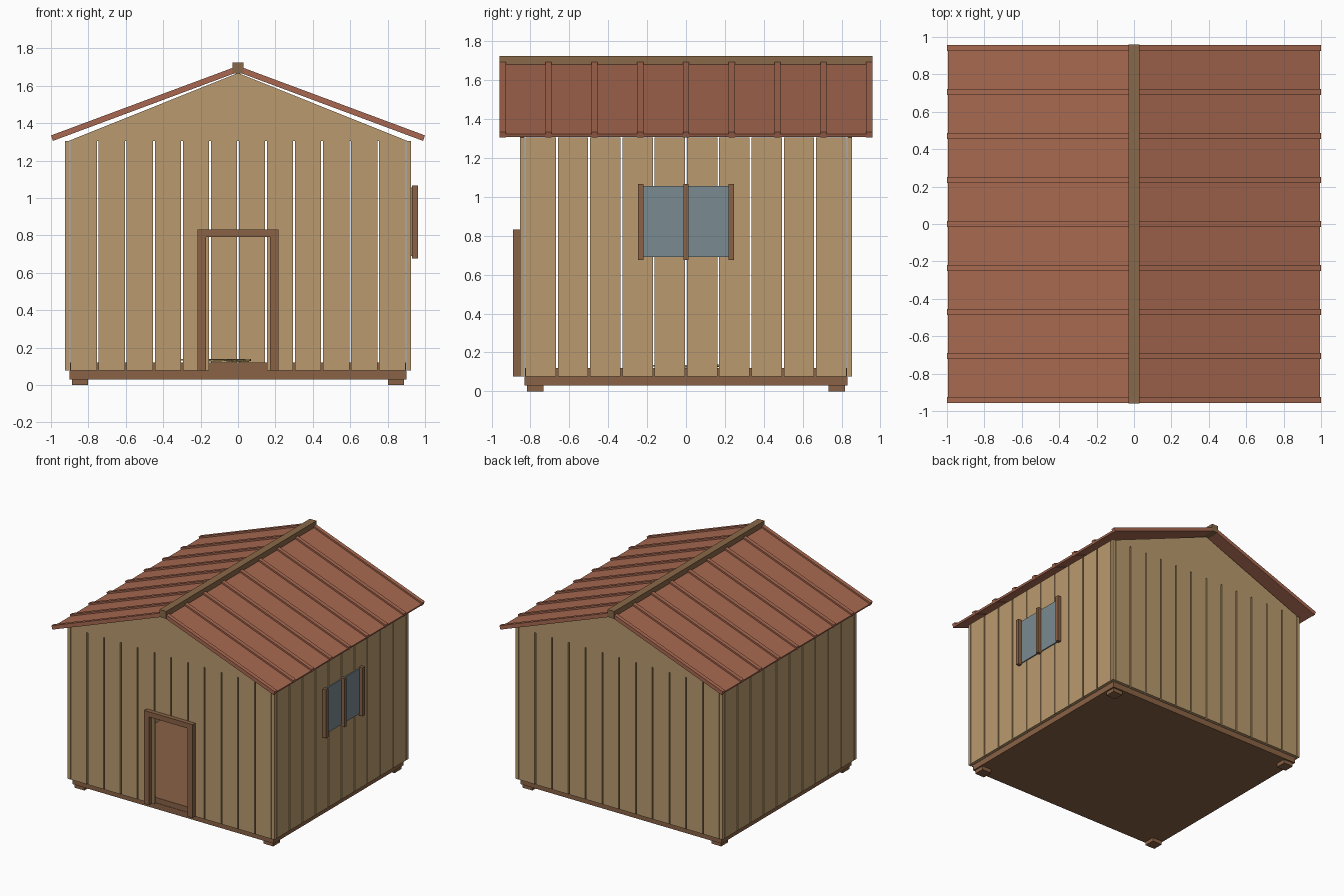
import bpy, bmesh, math, random
from mathutils import Matrix, Vector

if "Cube" in bpy.data.objects:
    bpy.data.objects.remove(bpy.data.objects["Cube"])

random.seed(4)

def lin(c):
    c /= 255
    return c / 12.92 if c <= 0.04045 else ((c + 0.055) / 1.055) ** 2.4

def mat(name, r, g, b):
    m = bpy.data.materials.new(name)
    m.diffuse_color = (lin(r), lin(g), lin(b), 1)
    m.use_nodes = True
    m.node_tree.nodes["Principled BSDF"].inputs["Base Color"].default_value = m.diffuse_color
    return m

WALL = mat("wall_tan", 186, 154, 110)
TRIM = mat("trim_brown", 138, 98, 69)
ROOF = mat("roof_red_brown", 168, 105, 81)
RIDGE = mat("ridge_brown", 136, 104, 72)
GLASS = mat("window_glass", 122, 138, 145)
STRAW = mat("straw", 190, 160, 100)

def add_box(bm, lo, hi, m=Matrix()):
    size = [h - l for l, h in zip(lo, hi)]
    mid = [(h + l) / 2 for l, h in zip(lo, hi)]
    bmesh.ops.create_cube(bm, size=1, matrix=m @ Matrix.Translation(mid) @ Matrix.Diagonal((*size, 1)))

def finish(name, bm, material):
    bmesh.ops.recalc_face_normals(bm, faces=bm.faces)
    me = bpy.data.meshes.new(name)
    bm.to_mesh(me)
    bm.free()
    me.materials.append(material)
    ob = bpy.data.objects.new(name, me)
    bpy.context.collection.objects.link(ob)
    return ob

def boxes(name, items, material, m=Matrix()):
    bm = bmesh.new()
    for lo, hi in items:
        add_box(bm, lo, hi, m)
    return finish(name, bm, material)

# feet, base frame and floor
boxes("feet", [((sx * 0.845 - 0.043, sy * 0.775 - 0.043, 0), (sx * 0.845 + 0.043, sy * 0.775 + 0.043, 0.03))
               for sx in (-1, 1) for sy in (-1, 1)], TRIM)
boxes("base", [((-0.9, -0.83, 0.03), (0.9, 0.83, 0.077))], TRIM)
boxes("floor", [((-0.897, -0.827, 0.077), (0.897, 0.827, 0.12))], TRIM)

# plank walls, with a doorway left open in the front
Z0, Z1, GAP = 0.077, 1.305, 0.005
for name, s in (("front_wall", -1), ("back_wall", 1)):
    y0, y1 = sorted((s * 0.83, s * 0.855))
    items = []
    for i in range(12):
        x = -0.9 + 0.15 * i
        low = 0.80 if s < 0 and i in (5, 6) else Z0
        items.append(((x + GAP, y0, low), (x + 0.15 - GAP, y1, Z1)))
    boxes(name, items, WALL)
for name, s in (("left_wall", -1), ("right_wall", 1)):
    x0, x1 = sorted((s * 0.9, s * 0.925))
    step = 1.66 / 10
    boxes(name, [((x0, -0.83 + step * i + GAP, Z0), (x1, -0.83 + step * (i + 1) - GAP, Z1))
                 for i in range(10)], WALL)

# corner posts
boxes("corner_posts", [((sx * 0.9125 - 0.0125, sy * 0.8425 - 0.0125, Z0),
                        (sx * 0.9125 + 0.0125, sy * 0.8425 + 0.0125, Z1))
                       for sx in (-1, 1) for sy in (-1, 1)], WALL)

# gable triangles
for name, y in (("front_gable", -0.855), ("back_gable", 0.83)):
    bm = bmesh.new()
    f = bm.faces.new([bm.verts.new(p) for p in ((-0.905, y, Z1), (0.905, y, Z1), (0, y, 1.668))])
    r = bmesh.ops.extrude_face_region(bm, geom=[f])
    bmesh.ops.translate(bm, vec=(0, 0.025, 0), verts=[v for v in r["geom"] if isinstance(v, bmesh.types.BMVert)])
    finish(name, bm, WALL)

# door frame
boxes("door_frame", [((-0.217, -0.89, Z0), (-0.172, -0.855, 0.79)),
                     ((0.172, -0.89, Z0), (0.217, -0.855, 0.79)),
                     ((-0.217, -0.89, 0.79), (0.217, -0.855, 0.832))], TRIM)

# window on the right side
boxes("window_glass", [((0.925, -0.233, 0.69), (0.934, 0.233, 1.055))], GLASS)
boxes("window_bars", [((0.93, y - 0.014, 0.675), (0.962, y + 0.014, 1.067))
                      for y in (-0.233, 0, 0.233)], TRIM)

# roof slopes with raised ribs, local +x runs down the slope
tilt = math.atan2(0.372, 1)
for name, turn in (("right", 0), ("left", math.pi)):
    m = (Matrix.Rotation(turn, 4, "Z") @ Matrix.Translation((0, 0, 1.706)) @ Matrix.Rotation(tilt, 4, "Y"))
    L = 1.066
    boxes("roof_" + name, [((0, -0.945, -0.029), (L, 0.945, -0.013))], ROOF, m)
    boxes("roof_ribs_" + name, [((0.01, -0.016 + 0.2355 * i, -0.031), (L + 0.001, 0.016 + 0.2355 * i, 0))
                                for i in range(-4, 5)], ROOF, m)

# ridge beam
boxes("ridge_beam", [((-0.03, -0.96, 1.665), (0.03, 0.96, 1.725))], RIDGE)

# loose straw on the floor inside
bm = bmesh.new()
for i in range(24):
    p = Vector((random.uniform(-0.26, 0.04), random.uniform(-0.28, 0.28), random.uniform(0.126, 0.136)))
    m = Matrix.Translation(p) @ Matrix.Rotation(random.uniform(0, math.pi), 4, "Z")
    add_box(bm, (-0.06, -0.005, -0.004), (0.06, 0.005, 0.004), m)
finish("straw", bm, STRAW)
